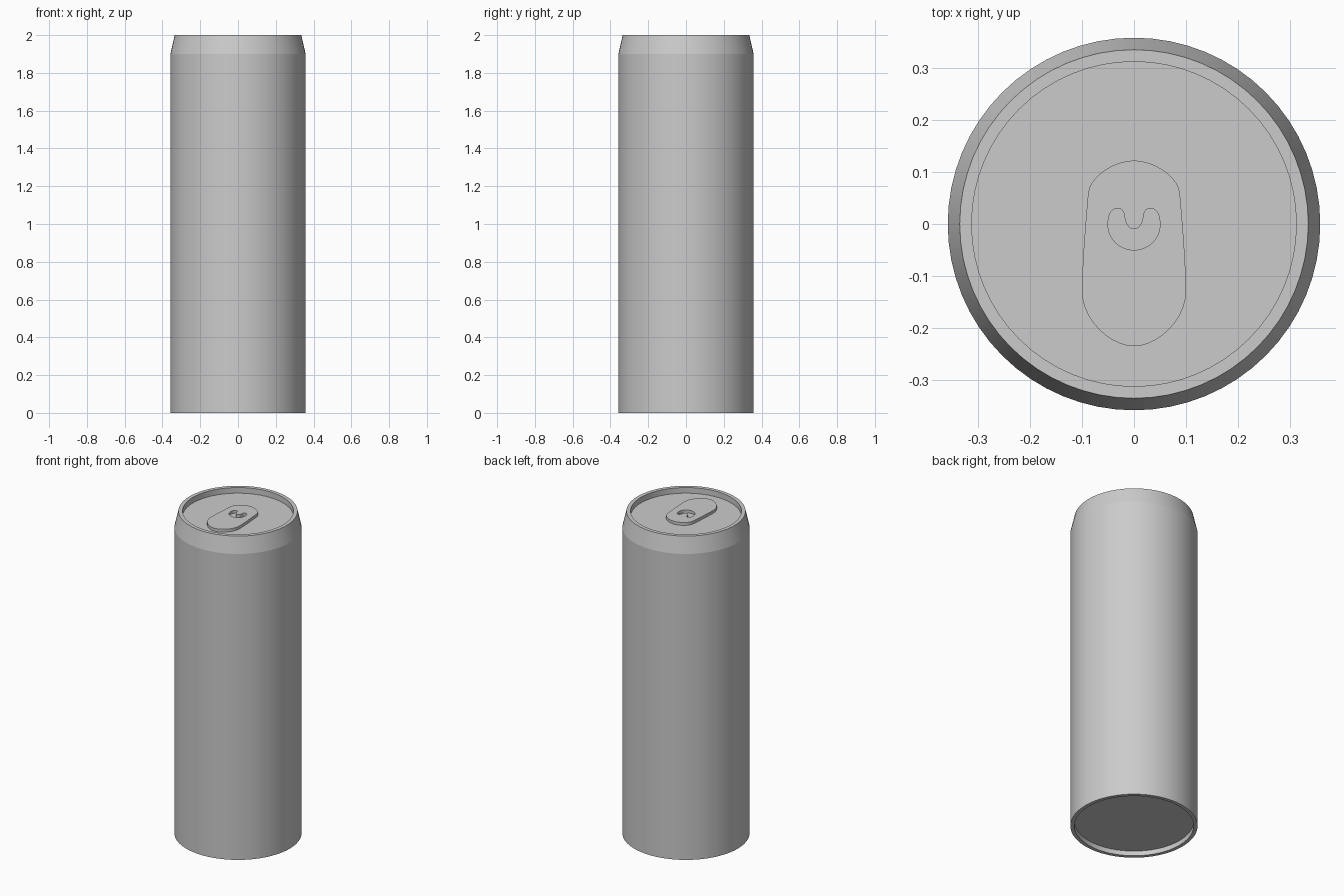
import bpy, bmesh, math

if "Cube" in bpy.data.objects:
    bpy.data.objects.remove(bpy.data.objects["Cube"])

SIDES = 64
LID_Z = 1.965


def finish(obj, angle):
    bpy.ops.object.select_all(action='DESELECT')
    obj.select_set(True)
    bpy.context.view_layer.objects.active = obj
    bpy.ops.object.shade_smooth_by_angle(angle=math.radians(angle))


def lathe(name, profile):
    """Revolve (radius, z) points around the z axis."""
    bm = bmesh.new()
    verts = [bm.verts.new((r, 0, z)) for r, z in profile]
    edges = [bm.edges.new(p) for p in zip(verts, verts[1:])]
    bmesh.ops.spin(bm, geom=verts + edges, cent=(0, 0, 0), axis=(0, 0, 1),
                   angle=math.tau, steps=SIDES)
    bmesh.ops.remove_doubles(bm, verts=bm.verts, dist=1e-5)
    bmesh.ops.recalc_face_normals(bm, faces=bm.faces)
    mesh = bpy.data.meshes.new(name)
    bm.to_mesh(mesh)
    bm.free()
    obj = bpy.data.objects.new(name, mesh)
    bpy.context.collection.objects.link(obj)
    finish(obj, 10)
    return obj


def add_outline(curve, half):
    """Closed symmetric outline from right-half points (x, y, tangent x, tangent y)."""
    pts = half + [(-x, y, tx, -ty) for x, y, tx, ty in half[-2:0:-1]]
    spline = curve.splines.new('BEZIER')
    spline.bezier_points.add(len(pts) - 1)
    spline.use_cyclic_u = True
    for bp, (x, y, tx, ty) in zip(spline.bezier_points, pts):
        bp.handle_left_type = bp.handle_right_type = 'FREE'
        bp.co = (x, y, 0)
        bp.handle_left = (x - tx, y - ty, 0)
        bp.handle_right = (x + tx, y + ty, 0)


# Can shell: closed body with tapered shoulder, recessed lid and recessed base
lathe("can_body", [
    (0, 0.03), (0.336, 0.03), (0.336, 0), (0.358, 0), (0.358, 1.9),
    (0.335, 2.0), (0.312, 2.0), (0.312, LID_Z), (0, LID_Z)])

# Pull tab: rounded plate with a kidney-shaped finger hole
curve = bpy.data.curves.new("pull_tab", 'CURVE')
curve.dimensions = '2D'
curve.fill_mode = 'BOTH'
curve.resolution_u = 10
curve.extrude = 0.009
add_outline(curve, [
    (0, 0.122, 0.04, 0), (0.088, 0.06, 0.003, -0.03),
    (0.1, -0.13, 0, -0.055), (0, -0.235, -0.045, 0)])
add_outline(curve, [
    (0, -0.01, 0.011, 0), (0.018, 0.013, 0.001, 0.01), (0.031, 0.03, 0.009, 0),
    (0.05, -0.002, 0, -0.026), (0, -0.05, -0.028, 0)])
tab = bpy.data.objects.new("pull_tab", curve)
bpy.context.collection.objects.link(tab)
tab.location.z = LID_Z + curve.extrude
bpy.context.view_layer.objects.active = tab
bpy.ops.object.select_all(action='DESELECT')
tab.select_set(True)
bpy.ops.object.convert(target='MESH')
tab = bpy.context.view_layer.objects.active

# Weld the tab's faces and walls together
bm = bmesh.new()
bm.from_mesh(tab.data)
bmesh.ops.remove_doubles(bm, verts=bm.verts, dist=1e-5)
bmesh.ops.recalc_face_normals(bm, faces=bm.faces)
bm.to_mesh(tab.data)
bm.free()
finish(tab, 35)
